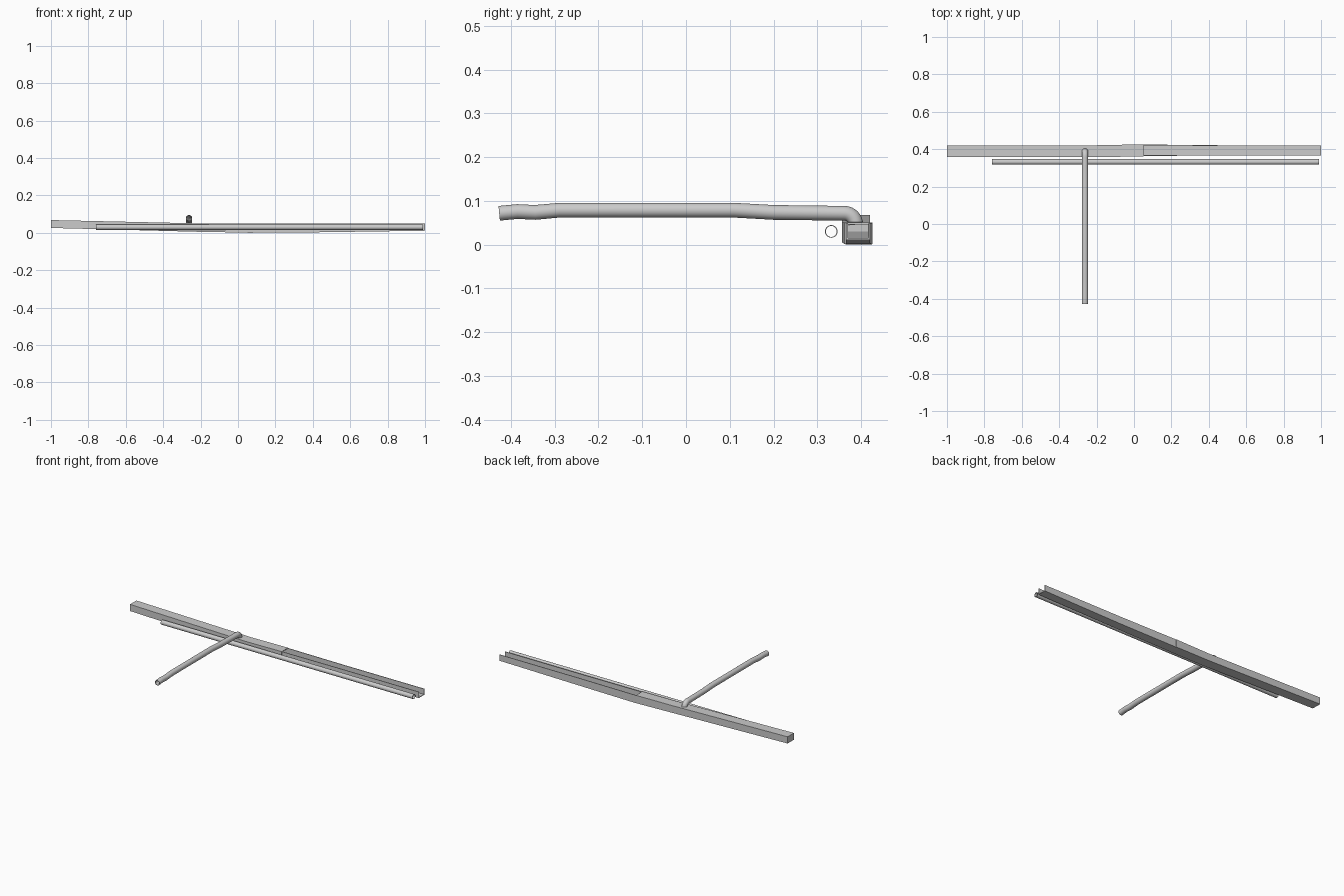
import bpy, bmesh, math
from mathutils import Vector

if "Cube" in bpy.data.objects:
    bpy.data.objects.remove(bpy.data.objects["Cube"])

T = 0.004  # sheet thickness


def finish(bm, name, smooth=False):
    bmesh.ops.recalc_face_normals(bm, faces=bm.faces)
    me = bpy.data.meshes.new(name)
    bm.to_mesh(me)
    bm.free()
    ob = bpy.data.objects.new(name, me)
    bpy.context.collection.objects.link(ob)
    if smooth:
        bpy.ops.object.select_all(action='DESELECT')
        ob.select_set(True)
        bpy.context.view_layer.objects.active = ob
        bpy.ops.object.shade_smooth_by_angle(angle=math.radians(40))
    return ob


def bridge(bm, a, b):
    n = len(a)
    for i in range(n):
        j = (i + 1) % n
        bm.faces.new((a[i], a[j], b[j], b[i]))


def ring(bm, x, pts):
    return [bm.verts.new((x, y, z)) for y, z in pts]


def rect(y0, y1, z0, z1):
    return [(y0, z0), (y1, z0), (y1, z1), (y0, z1)]


def channel(y0, y1, z0, z1):
    return [(y0, z0), (y1, z0), (y1, z1), (y1 - T, z1), (y1 - T, z0 + T),
            (y0 + T, z0 + T), (y0 + T, z1), (y0, z1)]


# stations: x, y_front, y_back, z_bottom, z_top
closed = [(-1, .357, .42, .026, .068), (-.2, .357, .421, .005, .05), (.05, .362, .426, .001, .05)]
opened = [(.05, .364, .425, 0, .049), (.45, .366, .421, .003, .049), (1, .366, .421, .011, .049)]

# closed box section, hollow, capped at the far end
bm = bmesh.new()
outer = [ring(bm, s[0], rect(*s[1:])) for s in closed]
inner = [ring(bm, s[0] + (T if i == 0 else 0), rect(s[1] + T, s[2] - T, s[3] + T, s[4] - T))
         for i, s in enumerate(closed)]
for rings in (outer, inner):
    for a, b in zip(rings, rings[1:]):
        bridge(bm, a, b)
    bm.faces.new(rings[0])
bridge(bm, outer[-1], inner[-1])
finish(bm, "closed_box_channel")

# open-topped channel section
bm = bmesh.new()
rings = [ring(bm, s[0], channel(*s[1:])) for s in opened]
for a, b in zip(rings, rings[1:]):
    bridge(bm, a, b)
bm.faces.new(rings[0])
bm.faces.new(rings[-1])
finish(bm, "open_channel")


def pipe(name, path, r, wall, side, n=24):
    """Hollow pipe swept along a planar path; side is the plane normal."""
    bm = bmesh.new()
    path = [Vector(p) for p in path]
    side = Vector(side)
    sets = []
    for rad in (r, r - wall):
        rings = []
        for i, p in enumerate(path):
            t = (path[min(i + 1, len(path) - 1)] - path[max(i - 1, 0)]).normalized()
            u = t.cross(side).normalized()
            rings.append([bm.verts.new(p + rad * (math.cos(a) * side + math.sin(a) * u))
                          for a in (2 * math.pi * k / n for k in range(n))])
        for a, b in zip(rings, rings[1:]):
            bridge(bm, a, b)
        sets.append(rings)
    for e in (0, -1):
        bridge(bm, sets[0][e], sets[1][e])
    finish(bm, name, True)


# straight loose pipe beside the channel
pipe("straight_pipe", [(-.76, .332, .03), (.99, .332, .03)], .0145, .002, (0, 1, 0))

# long slightly wavy pipe with an elbow into the channel
wave = [(-.427, .0715), (-.385, .0755), (-.345, .0735), (-.29, .0785),
        (.11, .0785), (.2, .0735), (.355, .0715)]
elbow = [(.362 + .026 * math.sin(a), .0455 + .026 * math.cos(a))
         for a in (math.pi / 2 * k / 8 for k in range(9))]
pipe("elbow_pipe", [(-.262, y, z) for y, z in wave + elbow], .0168, .003, (1, 0, 0))
